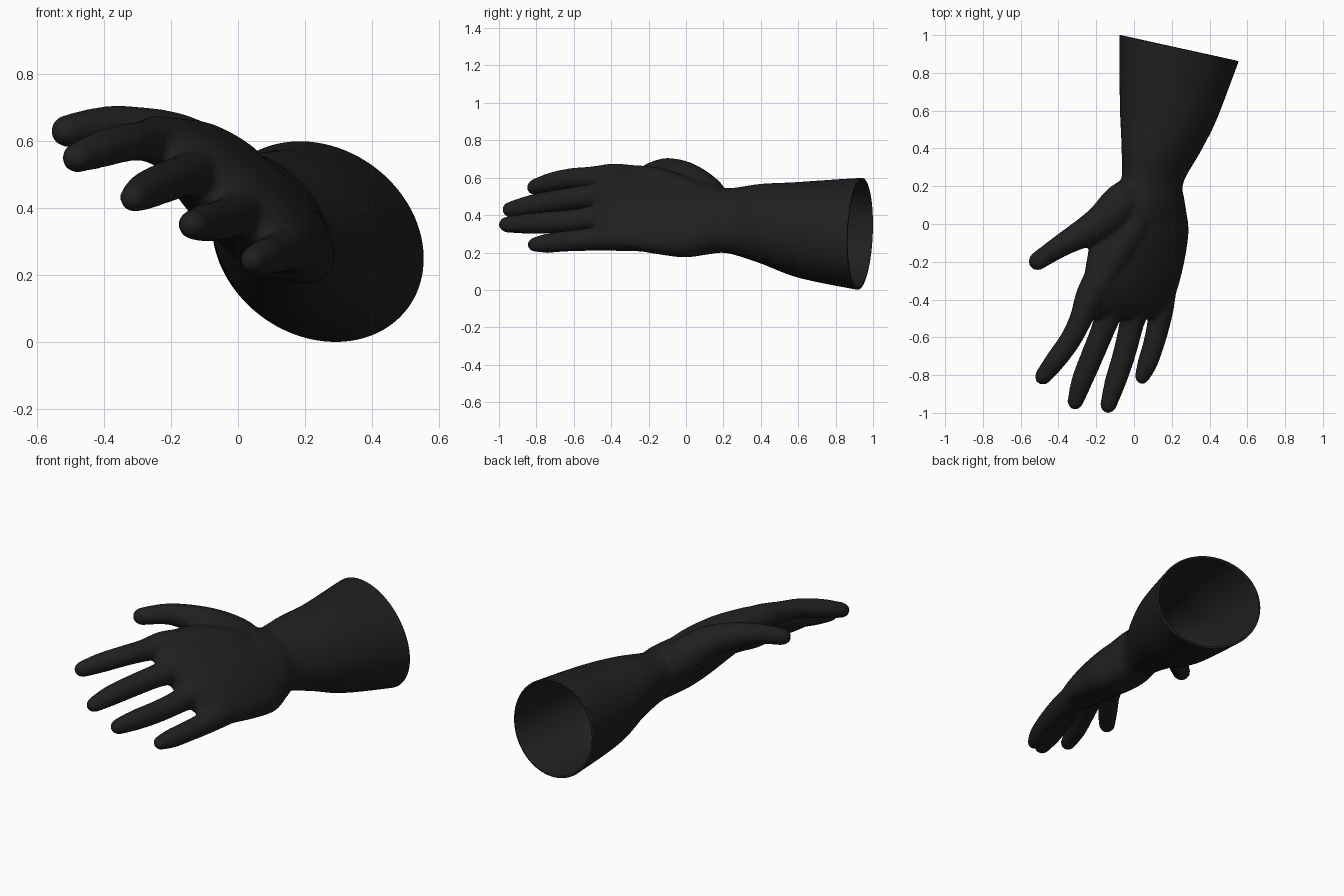
import bpy, bmesh, math
from mathutils import Vector

if "Cube" in bpy.data.objects:
    bpy.data.objects.remove(bpy.data.objects["Cube"])

SIDES = 40


def catmull(keys, steps):
    """Smooth interpolation through rows of numbers."""
    k = [keys[0]] + list(keys) + [keys[-1]]
    out = []
    for i in range(1, len(k) - 2):
        for s in range(steps):
            t = s / steps
            out.append([0.5 * (2 * b + (c - a) * t + (2 * a - 5 * b + 4 * c - d) * t * t
                               + (3 * b - a - 3 * c + d) * t ** 3)
                        for a, b, c, d in zip(k[i - 1], k[i], k[i + 1], k[i + 2])])
    out.append(list(keys[-1]))
    return out


def loft(bm, rings):
    """Closed tube through rings given as (centre, axis A, axis B)."""
    loops = []
    for c, A, B in rings:
        loops.append([bm.verts.new(c + A * math.cos(2 * math.pi * i / SIDES)
                                   + B * math.sin(2 * math.pi * i / SIDES)) for i in range(SIDES)])
    for p, q in zip(loops, loops[1:]):
        for i in range(SIDES):
            j = (i + 1) % SIDES
            bm.faces.new((p[i], p[j], q[j], q[i]))
    bm.faces.new(loops[0][::-1])
    bm.faces.new(loops[-1])


def finger(bm, keys):
    """Tapered round-ended finger along points (x, y, z, radius)."""
    pts = catmull(keys, 6)
    rings = []
    for i, p in enumerate(pts):
        t = (Vector(pts[min(i + 1, len(pts) - 1)][:3]) - Vector(pts[max(i - 1, 0)][:3])).normalized()
        u = t.cross(Vector((0.6, 0, 0.8))).normalized()
        v = t.cross(u)
        rings.append((Vector(p[:3]), u * p[3] * 1.08, v * p[3] * 1.05))
    c, A, B = rings[-1]
    r = pts[-1][3]
    for k in range(1, 7):                      # dome at the tip
        a = k * math.pi / 2 / 6.2
        rings.append((c + t * r * 1.15 * math.sin(a), A * math.cos(a), B * math.cos(a)))
    loft(bm, rings)


bm = bmesh.new()

# cuff, wrist and palm: x, y, z, half width, half thickness, roll, slant of the ring
body = [
    (0.250, 0.99, 0.295, 0.340, 0.285, -36, -0.22),
    (0.238, 0.93, 0.300, 0.335, 0.280, -36, -0.22),
    (0.183, 0.60, 0.322, 0.272, 0.242, -42, -0.15),
    (0.143, 0.40, 0.355, 0.233, 0.188, -47, -0.08),
    (0.097, 0.22, 0.370, 0.195, 0.140, -50, 0.0),
    (0.080, 0.12, 0.382, 0.230, 0.142, -46, 0.0),
    (0.050, 0.00, 0.392, 0.290, 0.143, -41, 0.0),
    (0.026, -0.10, 0.412, 0.316, 0.139, -40, 0.0),
    (-0.002, -0.25, 0.434, 0.322, 0.122, -40, 0.0),
    (-0.030, -0.38, 0.446, 0.312, 0.101, -40, 0.0),
    (-0.048, -0.46, 0.442, 0.270, 0.076, -40, 0.0),
    (-0.055, -0.50, 0.440, 0.220, 0.038, -40, 0.0),
]
rings = []
for x, y, z, a, b, roll, slant in catmull(body, 6):
    r = math.radians(roll)
    A = Vector((a * math.cos(r), 0, a * math.sin(r)))
    B = Vector((-b * math.sin(r), 0, b * math.cos(r)))
    A.y, B.y = slant * A.x, slant * B.x
    rings.append((Vector((x, y, z)), A, B))
loft(bm, rings)

# thumb, index, middle, ring and little finger
finger(bm, [(0.0, 0.17, 0.43, 0.085), (-0.07, 0.10, 0.505, 0.102), (-0.185, 0.0, 0.595, 0.085),
            (-0.37, -0.105, 0.645, 0.058), (-0.508, -0.195, 0.630, 0.047)])
finger(bm, [(-0.14, -0.20, 0.57, 0.075), (-0.228, -0.37, 0.60, 0.072), (-0.28, -0.50, 0.60, 0.058),
            (-0.335, -0.61, 0.595, 0.054), (-0.41, -0.715, 0.575, 0.052), (-0.480, -0.805, 0.550, 0.043)])
finger(bm, [(-0.06, -0.25, 0.49, 0.075), (-0.115, -0.42, 0.50, 0.070), (-0.165, -0.56, 0.495, 0.060),
            (-0.222, -0.70, 0.475, 0.057), (-0.275, -0.83, 0.452, 0.053), (-0.310, -0.938, 0.430, 0.041)])
finger(bm, [(0.03, -0.25, 0.40, 0.075), (0.01, -0.42, 0.395, 0.070), (-0.02, -0.56, 0.375, 0.060),
            (-0.055, -0.70, 0.363, 0.057), (-0.10, -0.84, 0.355, 0.053), (-0.135, -0.955, 0.350, 0.042)])
finger(bm, [(0.16, -0.20, 0.28, 0.072), (0.147, -0.40, 0.28, 0.067), (0.130, -0.53, 0.27, 0.058),
            (0.100, -0.65, 0.26, 0.053), (0.070, -0.74, 0.25, 0.050), (0.045, -0.805, 0.243, 0.039)])

# raised back of the hand between wrist and index knuckle
finger(bm, [(0.06, 0.13, 0.44, 0.07), (0.0, 0.0, 0.505, 0.085),
            (-0.10, -0.16, 0.565, 0.085), (-0.19, -0.32, 0.595, 0.072)])

bmesh.ops.recalc_face_normals(bm, faces=bm.faces)
mesh = bpy.data.meshes.new("glove_base")
bm.to_mesh(mesh)
bm.free()
glove = bpy.data.objects.new("glove", mesh)
bpy.context.collection.objects.link(glove)

# fuse the parts into one smooth skin
rm = glove.modifiers.new("fuse", 'REMESH')
rm.mode = 'VOXEL'
rm.voxel_size = 0.011
sm = glove.modifiers.new("soften", 'SMOOTH')
sm.factor = 0.5
sm.iterations = 16
dg = bpy.context.evaluated_depsgraph_get()
skin = bpy.data.meshes.new_from_object(glove.evaluated_get(dg))
glove.modifiers.clear()

# cut the cuff open along its slanted rim
bm = bmesh.new()
bm.from_mesh(skin)
bmesh.ops.bisect_plane(bm, geom=bm.verts[:] + bm.edges[:] + bm.faces[:],
                       plane_co=(0.238, 0.93, 0.3), plane_no=(0.22, 1, 0), clear_outer=True)
for f in bm.faces:
    f.smooth = True
bm.to_mesh(skin)
bm.free()
glove.data = skin

# thin rubber wall
wall = glove.modifiers.new("wall", 'SOLIDIFY')
wall.thickness = 0.012
wall.offset = -1

rubber = bpy.data.materials.new("black_rubber")
rubber.diffuse_color = (0.014, 0.014, 0.014, 1)
rubber.use_nodes = True
rubber.node_tree.nodes["Principled BSDF"].inputs["Base Color"].default_value = rubber.diffuse_color
skin.materials.clear()
skin.materials.append(rubber)

bpy.context.view_layer.objects.active = glove
glove.select_set(True)
bpy.ops.object.shade_smooth_by_angle(angle=math.radians(50))
